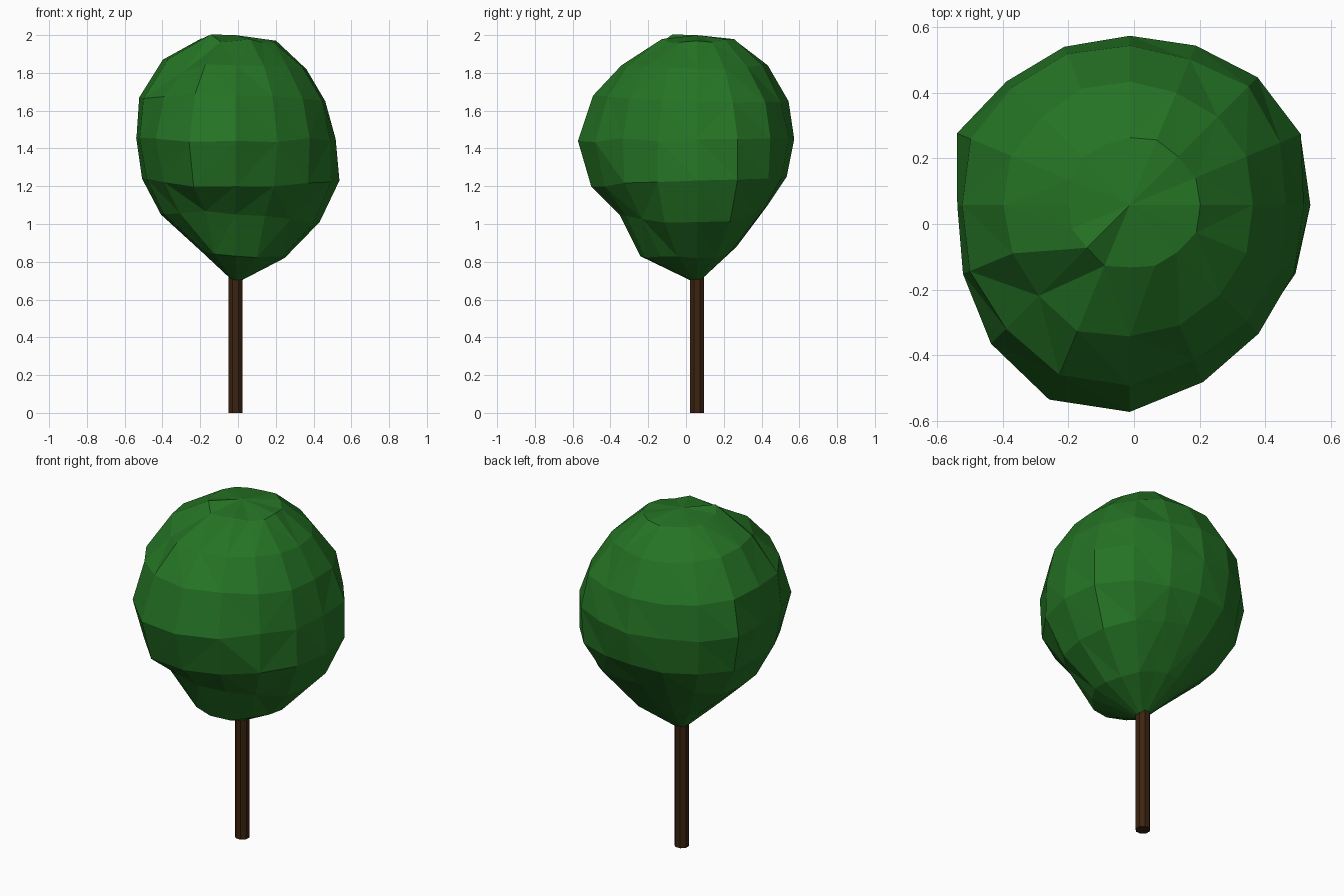
import bpy, bmesh, math, random

if "Cube" in bpy.data.objects:
    bpy.data.objects.remove(bpy.data.objects["Cube"])

random.seed(4)
CX, CY = -0.013, 0.058          # trunk axis
SEG = 16


def material(name, rgb):
    m = bpy.data.materials.new(name)
    m.diffuse_color = (*rgb, 1)
    m.use_nodes = True
    m.node_tree.nodes["Principled BSDF"].inputs["Base Color"].default_value = m.diffuse_color
    return m


# Trunk: thin eight-sided post
bpy.ops.mesh.primitive_cylinder_add(vertices=8, radius=0.041, depth=0.74,
                                    location=(CX, CY, 0.37),
                                    rotation=(0, 0, math.pi / 8))
trunk = bpy.context.object
trunk.name = "trunk"
trunk.data.materials.append(material("bark brown", (0.045, 0.017, 0.005)))

# Crown: lumpy low-poly globe, (radius, height) per ring seen in four directions
EAST = [(.26, .82), (.445, 1.01), (.55, 1.23), (.53, 1.45), (.475, 1.65), (.375, 1.82), (.215, 1.97)]
NORTH = [(.21, .88), (.375, 1.10), (.475, 1.25), (.515, 1.45), (.485, 1.65), (.375, 1.84), (.205, 1.97)]
WEST = [(.175, .86), (.395, 1.05), (.495, 1.24), (.525, 1.45), (.51, 1.67), (.385, 1.87), (.185, 1.98)]
SOUTH = [(.30, .83), (.41, 1.05), (.56, 1.20), (.63, 1.44), (.55, 1.68), (.40, 1.84), (.19, 1.97)]
BULGE = [1, 1.08, 1.07, 1, 1, 1, 1.04, 1.07, 1, 1.02, 1.03, 1.05, 1, .95, .96, 1]
DENTS = {(5, 10): -0.04, (6, 10): 0.02, (1, 11): 0.02}   # height changes


def crown_point(ring, k):
    a = 2 * math.pi * k / SEG
    c, s = math.cos(a), math.sin(a)
    ex, ny = (EAST if c > 0 else WEST)[ring], (NORTH if s > 0 else SOUTH)[ring]
    r, z = (ex[i] * c * c + ny[i] * s * s for i in (0, 1))
    mid = 1 - abs(ring - 3) / 4          # bulges fade towards the poles
    r *= 1 + (BULGE[k] - 1) * mid
    if k % 4:
        r += random.uniform(-.01, .01)
        z += random.uniform(-.01, .01)
    z += DENTS.get((ring, k), 0)
    return CX + r * c, CY + r * s, z


bm = bmesh.new()
rings = [[bm.verts.new(crown_point(i, k)) for k in range(SEG)] for i in range(7)]
bottom = bm.verts.new((CX, CY, 0.685))
top = bm.verts.new((CX, CY, 2.0))
for k in range(SEG):
    n = (k + 1) % SEG
    bm.faces.new((bottom, rings[0][n], rings[0][k]))
    bm.faces.new((top, rings[-1][k], rings[-1][n]))
    for lo, hi in zip(rings, rings[1:]):
        bm.faces.new((lo[k], lo[n], hi[n], hi[k]))
bmesh.ops.triangulate(bm, faces=[f for f in bm.faces if len(f.verts) == 4])
bmesh.ops.recalc_face_normals(bm, faces=bm.faces)
mesh = bpy.data.meshes.new("crown")
bm.to_mesh(mesh)
bm.free()
mesh.materials.append(material("leaf green", (0.018, 0.17, 0.018)))
bpy.context.collection.objects.link(bpy.data.objects.new("crown", mesh))
